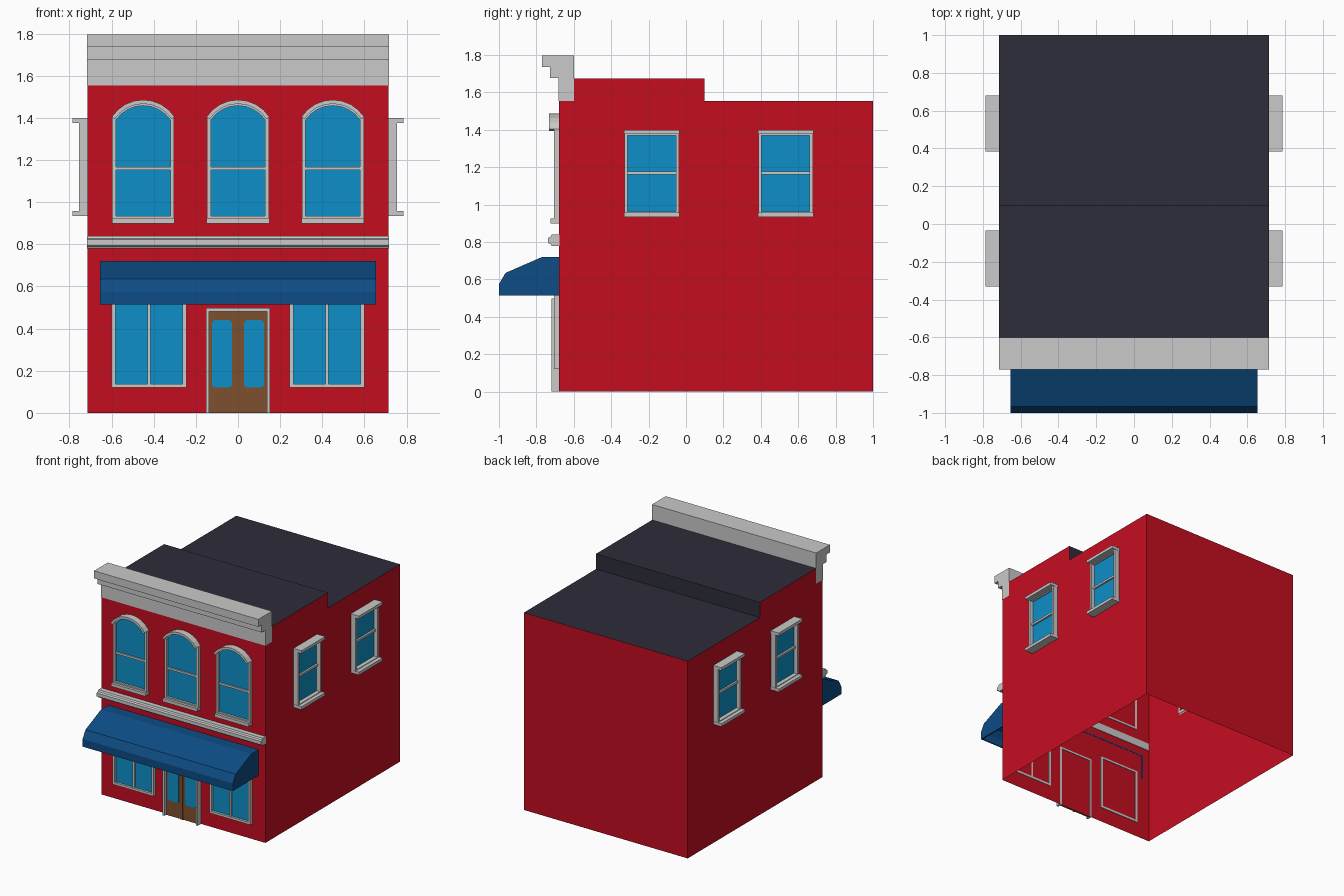
import bpy, bmesh, math

if "Cube" in bpy.data.objects:
    bpy.data.objects.remove(bpy.data.objects["Cube"])

def mat(name, r, g, b):
    m = bpy.data.materials.new(name)
    m.diffuse_color = (r, g, b, 1)
    m.use_nodes = True
    m.node_tree.nodes["Principled BSDF"].inputs["Base Color"].default_value = m.diffuse_color
    return m

RED = mat("red_brick", 0.558, 0.004, 0.0144)
STONE = mat("pale_stone", 0.58, 0.59, 0.58)
GLASS = mat("blue_glass", 0.0044, 0.275, 0.577)
CLOTH = mat("awning_blue", 0.004, 0.072, 0.235)
WOOD = mat("door_brown", 0.205, 0.08, 0.026)
ROOF = mat("dark_roof", 0.027, 0.026, 0.042)

W, FRONT = 0.715, -0.68   # half width of the house, plane of the facade

# Mappings from (across, height, depth out of the wall) to world space
def front(u, z, d): return (u, FRONT - d, z)
def right(u, z, d): return (W + d, u, z)
def left(u, z, d): return (-W - d, u, z)
def along_x(y, z, x): return (x, y, z)

def finish(name, bm, material):
    bmesh.ops.recalc_face_normals(bm, faces=bm.faces[:])
    me = bpy.data.meshes.new(name)
    bm.to_mesh(me)
    bm.free()
    me.materials.append(material)
    ob = bpy.data.objects.new(name, me)
    bpy.context.collection.objects.link(ob)
    return ob

def prism(name, pts, place, d0, d1, material, drop=None):
    """Extrude an outline; drop(face) picks faces left open."""
    bm = bmesh.new()
    a = [bm.verts.new(place(u, z, d0)) for u, z in pts]
    b = [bm.verts.new(place(u, z, d1)) for u, z in pts]
    n = len(pts)
    bm.faces.new(a)
    bm.faces.new(b)
    for i in range(n):
        j = (i + 1) % n
        bm.faces.new((a[i], a[j], b[j], b[i]))
    bmesh.ops.recalc_face_normals(bm, faces=bm.faces[:])
    if drop:
        bmesh.ops.delete(bm, geom=[f for f in bm.faces if drop(f)], context='FACES_ONLY')
    return finish(name, bm, material)

def ring(name, outer, inner, place, d0, d1, material):
    """Frame between two outlines with equal point counts."""
    bm = bmesh.new()
    loops = [[bm.verts.new(place(u, z, d)) for u, z in pts]
             for pts, d in ((outer, d0), (outer, d1), (inner, d1), (inner, d0))]
    n = len(outer)
    for k in range(4):
        p, q = loops[k], loops[(k + 1) % 4]
        for i in range(n):
            j = (i + 1) % n
            bm.faces.new((p[i], p[j], q[j], q[i]))
    return finish(name, bm, material)

def rect(u0, u1, z0, z1):
    return [(u0, z0), (u1, z0), (u1, z1), (u0, z1)]

def box(name, u0, u1, z0, z1, place, d0, d1, material):
    return prism(name, rect(u0, u1, z0, z1), place, d0, d1, material)

def arc(c, half, spring, rise, n=8):
    """Segmental arch from right to left."""
    r = (half * half + rise * rise) / (2 * rise)
    t = math.asin(half / r)
    return [(c + r * math.sin(t - 2 * t * i / n),
             spring + rise - r + r * math.cos(t - 2 * t * i / n)) for i in range(n + 1)]

# House shell, open underneath, with a stepped roof
shell = prism("house_walls",
              [(-0.68, 0), (1, 0), (1, 1.555), (0.1, 1.555), (0.1, 1.675),
               (-0.6, 1.675), (-0.6, 1.555), (-0.68, 1.555)],
              along_x, -W, W, RED, drop=lambda f: f.normal.z < -0.5)
shell.data.materials.append(ROOF)
for p in shell.data.polygons:
    if p.center.z > 1.5 and abs(p.normal.x) < 0.5:
        p.material_index = 1

# Stepped cornice along the top of the facade
prism("cornice", [(-0.6, 1.555), (-0.682, 1.555), (-0.682, 1.677), (-0.727, 1.677),
                  (-0.727, 1.737), (-0.77, 1.737), (-0.77, 1.797), (-0.6, 1.797)],
      along_x, -W - 0.001, W + 0.001, STONE)

# Belt course between the storeys
prism("belt_course", [(-0.676, 0.78), (-0.718, 0.78), (-0.724, 0.79), (-0.738, 0.795),
                      (-0.738, 0.822), (-0.724, 0.828), (-0.718, 0.84), (-0.676, 0.84)],
      along_x, -W - 0.001, W + 0.001, STONE)

# Awning: thin cloth shell, open below and towards the wall
awning = prism("awning", [(-0.678, 0.515), (-1, 0.515), (-1, 0.575), (-0.965, 0.635),
                          (-0.77, 0.72), (-0.678, 0.72)],
               along_x, -0.655, 0.655, CLOTH,
               drop=lambda f: f.normal.z < -0.9 or f.normal.y > 0.9)
thick = awning.modifiers.new("thickness", 'SOLIDIFY')
thick.thickness = 0.01
thick.offset = -1
thick.use_even_offset = True

# Arched upper windows
for i, c in enumerate((-0.45, 0, 0.45)):
    h = 0.147
    outer = [(c - h, 0.92), (c + h, 0.92)] + arc(c, h, 1.405, 0.08)
    inner = [(c - h + 0.018, 0.935), (c + h - 0.018, 0.935)] + arc(c, h - 0.018, 1.39, 0.068)
    ring(f"upper_window_frame_{i}", outer, inner, front, -0.004, 0.025, STONE)
    prism(f"upper_window_glass_{i}", inner, front, 0.001, 0.008, GLASS)
    # hood moulding over the arch
    top = arc(c, h + 0.002, 1.405, 0.081)
    low = arc(c, h - 0.012, 1.395, 0.072)
    prism(f"upper_window_hood_{i}", top + low[::-1], front, 0, 0.053, STONE)
    box(f"upper_window_sill_{i}", c - h - 0.002, c + h + 0.002, 0.90, 0.925, front, 0, 0.045, STONE)
    box(f"upper_window_rail_{i}", c - h + 0.01, c + h - 0.01, 1.152, 1.168, front, 0, 0.018, STONE)

# Side windows with lintel and sill
for side, place in (("left", left), ("right", right)):
    for i, c in enumerate((-0.1825, 0.5325)):
        h = 0.146
        inner = rect(c - h + 0.017, c + h - 0.017, 0.963, 1.37)
        ring(f"{side}_window_frame_{i}", rect(c - h, c + h, 0.945, 1.385), inner,
             place, -0.004, 0.04, STONE)
        prism(f"{side}_window_glass_{i}", inner, place, 0.001, 0.008, GLASS)
        box(f"{side}_window_lintel_{i}", c - h - 0.002, c + h + 0.002, 1.377, 1.40, place, 0, 0.07, STONE)
        box(f"{side}_window_sill_{i}", c - h - 0.002, c + h + 0.002, 0.935, 0.958, place, 0, 0.07, STONE)
        box(f"{side}_window_rail_{i}", c - h + 0.01, c + h - 0.01, 1.162, 1.178, place, 0, 0.022, STONE)

# Shop windows and double door, repeated on both sides of the centre
for side, s in (("left", -1), ("right", 1)):
    c = s * 0.4225
    inner = rect(c - 0.16, c + 0.16, 0.138, 0.545)
    ring(f"{side}_shop_window_frame", rect(c - 0.178, c + 0.178, 0.12, 0.56), inner,
         front, -0.004, 0.025, STONE)
    prism(f"{side}_shop_window_glass", inner, front, 0.001, 0.008, GLASS)
    box(f"{side}_shop_window_mullion", c - 0.008, c + 0.008, 0.13, 0.55, front, 0, 0.02, STONE)

    d = sorted((s * 0.003, s * 0.138))
    box(f"{side}_door_leaf", d[0], d[1], 0, 0.482, front, 0.001, 0.016, WOOD)
    u, k = s * 0.076, 0.012
    pane = [(u + a * (0.048 - p), 0.28 + b * (0.16 - q)) for a, b, p, q in
            ((-1, -1, 0, k), (-1, -1, k, 0), (1, -1, k, 0), (1, -1, 0, k),
             (1, 1, 0, k), (1, 1, k, 0), (-1, 1, k, 0), (-1, 1, 0, k))]
    prism(f"{side}_door_pane", pane, front, 0.012, 0.019, GLASS)
box("door_centre_stile", -0.009, 0.009, 0, 0.482, front, 0.001, 0.022, WOOD)

# Door surround: two jambs and a head in one outline
prism("door_frame", [(-0.153, 0), (-0.153, 0.497), (0.153, 0.497), (0.153, 0),
                     (0.138, 0), (0.138, 0.482), (-0.138, 0.482), (-0.138, 0)],
      front, -0.004, 0.04, STONE)
